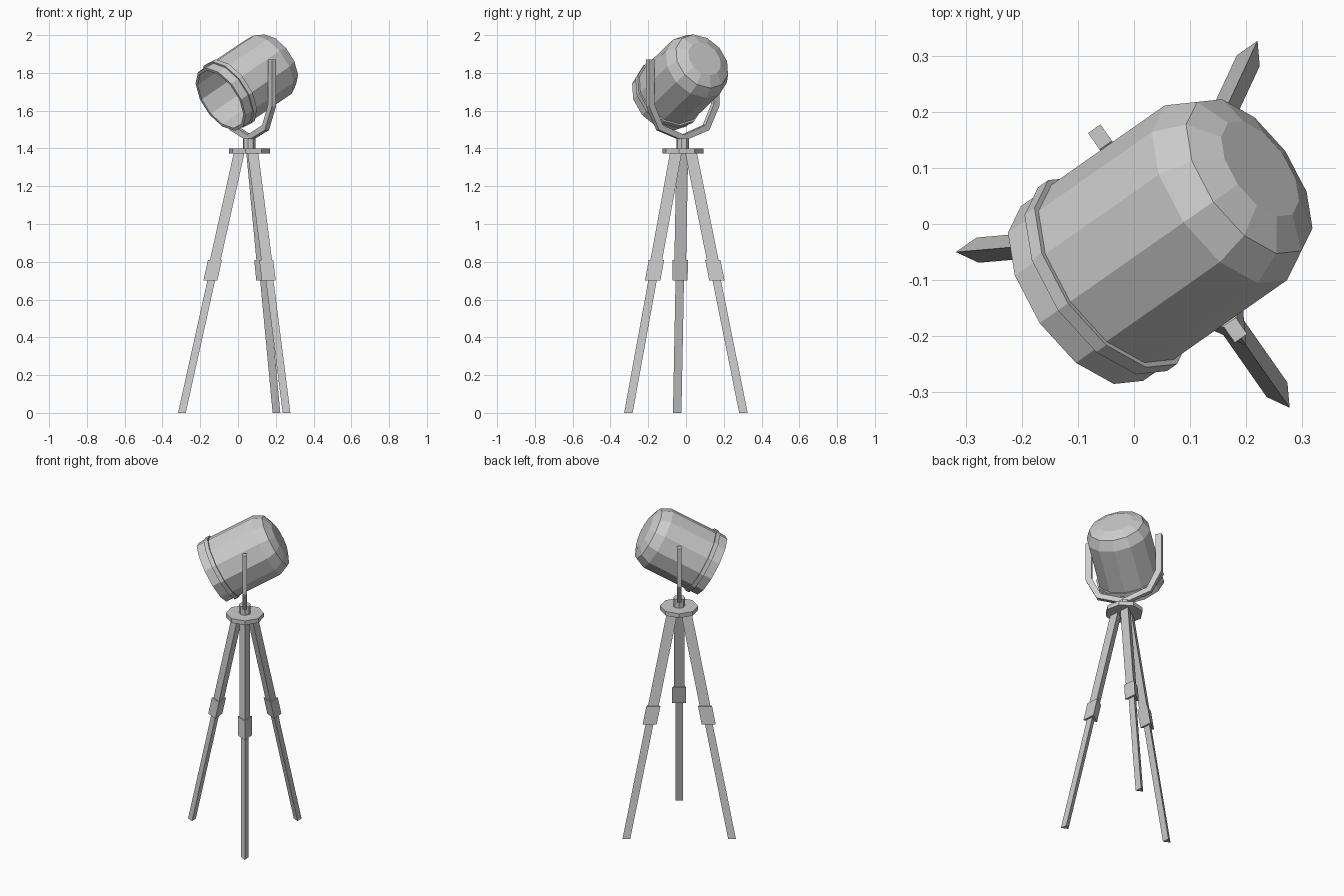
import bpy, bmesh
from math import cos, sin, pi, radians
from mathutils import Matrix, Vector

if "Cube" in bpy.data.objects:
    bpy.data.objects.remove(bpy.data.objects["Cube"])

CENTRE = Vector((0.06, -0.017, 0))
YAW = radians(35)      # heading of the lamp
TILT = radians(29)     # downward tilt of the lamp
BASE = Matrix.Translation(CENTRE) @ Matrix.Rotation(YAW, 4, 'Z')


def finish(bm, name, matrix=None):
    bmesh.ops.recalc_face_normals(bm, faces=bm.faces)
    mesh = bpy.data.meshes.new(name)
    if matrix:
        bm.transform(matrix)
    bm.to_mesh(mesh)
    bm.free()
    ob = bpy.data.objects.new(name, mesh)
    bpy.context.collection.objects.link(ob)
    return ob


def loft(name, rings, matrix=None, cap=True):
    """Skin a list of equal-length point rings."""
    bm = bmesh.new()
    vs = [[bm.verts.new(p) for p in r] for r in rings]
    n = len(vs[0])
    for a, b in zip(vs, vs[1:]):
        for i in range(n):
            j = (i + 1) % n
            bm.faces.new((a[i], a[j], b[j], b[i]))
    if cap:
        bm.faces.new(vs[0])
        bm.faces.new(vs[-1])
    return finish(bm, name, matrix)


def ring(r, z, n, x=0, y=0, start=0):
    return [(x + r * cos(start + 2 * pi * i / n),
             y + r * sin(start + 2 * pi * i / n), z) for i in range(n)]


# lamp drum: hollow 12-sided shell, profile (radius, distance along axis) from inside to outside
profile = [(0.085, 0.212), (0.148, 0.192), (0.174, 0.138), (0.174, -0.213),
           (0.19, -0.213), (0.19, -0.162), (0.2, -0.162), (0.2, -0.137), (0.19, -0.137),
           (0.19, 0.145), (0.162, 0.203), (0.1, 0.23)]
lamp = (Matrix.Translation(CENTRE + Vector((0, 0, 1.763)))
        @ Matrix.Rotation(YAW, 4, 'Z') @ Matrix.Rotation(pi / 2 - TILT, 4, 'Y'))
loft("lamp_drum", [ring(r, z, 12) for r, z in profile], lamp)

# U-shaped yoke: half outline mirrored, given thickness along the lamp heading
outer = [(0.228, 1.87), (0.228, 1.625), (0.162, 1.497), (0, 1.44)]
inner = [(0.192, 1.87), (0.192, 1.635), (0.138, 1.524), (0, 1.472)]


def mirrored(half):
    return half + [(-p, z) for p, z in half[-2::-1]]


sections = []
for (po, zo), (pi_, zi) in zip(mirrored(outer), mirrored(inner)):
    sections.append([(-0.0135, po, zo), (0.0135, po, zo), (0.0135, pi_, zi), (-0.0135, pi_, zi)])
loft("yoke", sections, BASE)

# swivel post and octagonal top plate
loft("swivel_post", [ring(0.034, z, 8) for z in (1.39, 1.453)], BASE)
loft("tripod_plate", [ring(0.11, z, 8) for z in (1.373, 1.40)], BASE)


# tripod legs: triangular bars with the ridge facing outward, cut level
def leg_bar(name, r, z0, z1, angle):
    rings = [ring(r, z, 3, x=0.353 - 0.2225 * z) for z in (z0, z1)]
    loft(name, rings, BASE @ Matrix.Rotation(angle, 4, 'Z'))


for k, side in enumerate(("back", "left", "front")):
    a = radians(30 + 120 * k)
    leg_bar("leg_lower_" + side, 0.026, 0, 0.72, a)
    leg_bar("leg_collar_" + side, 0.047, 0.70, 0.81, a)
    leg_bar("leg_upper_" + side, 0.036, 0.79, 1.375, a)
